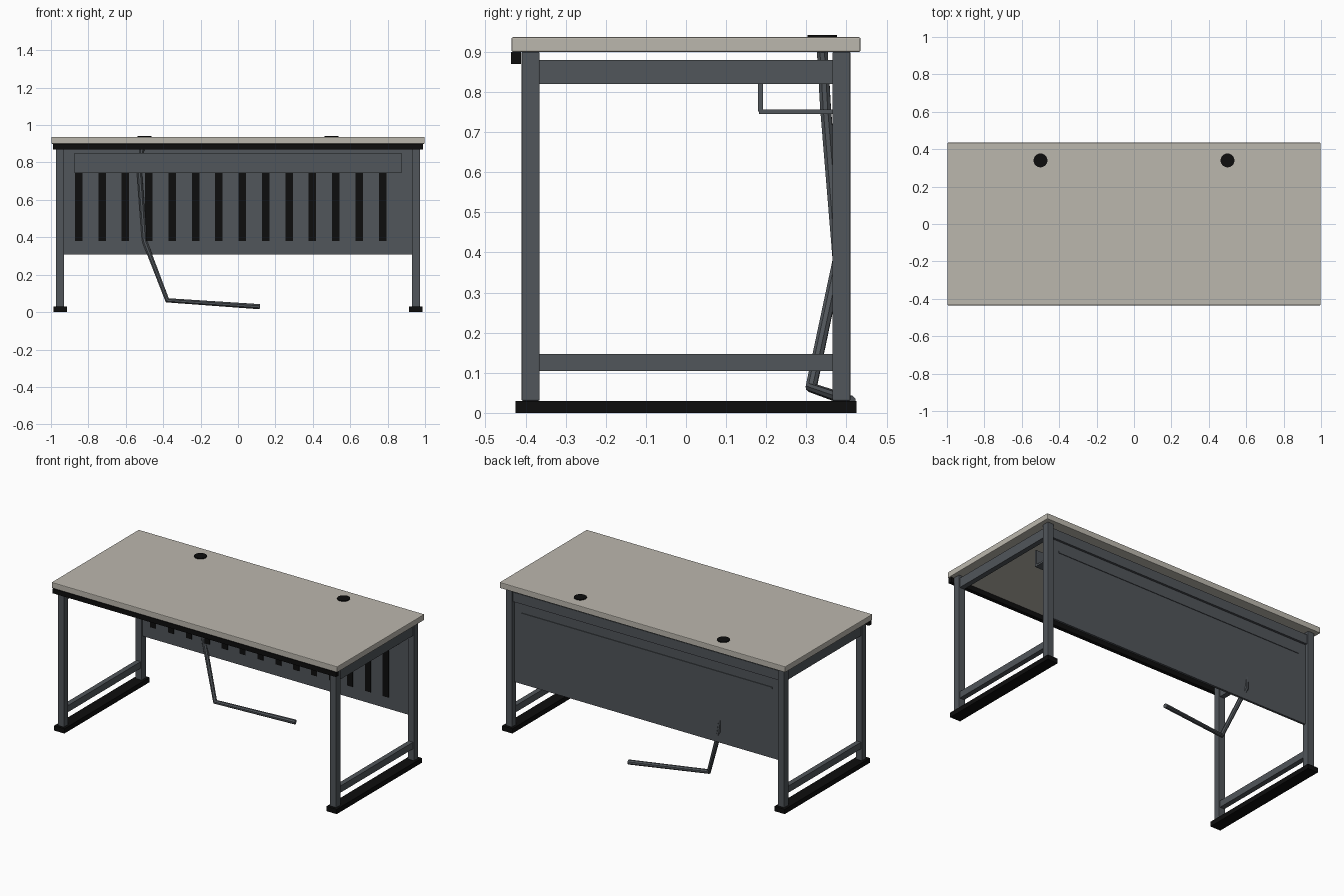
import bpy, bmesh
from mathutils import Vector

if "Cube" in bpy.data.objects:
    bpy.data.objects.remove(bpy.data.objects["Cube"])


def mat(name, rgb):
    m = bpy.data.materials.new(name)
    m.diffuse_color = (*rgb, 1)
    m.use_nodes = True
    m.node_tree.nodes["Principled BSDF"].inputs["Base Color"].default_value = m.diffuse_color
    return m


BEIGE = mat("warm_grey_top", (0.50, 0.475, 0.42))
SLATE = mat("slate_metal", (0.082, 0.092, 0.103))
BLACK = mat("black_plastic", (0.004, 0.004, 0.004))


def finish(name, bm, material):
    me = bpy.data.meshes.new(name)
    bm.to_mesh(me)
    bm.free()
    ob = bpy.data.objects.new(name, me)
    bpy.context.collection.objects.link(ob)
    me.materials.append(material)
    return ob


def box(name, x, y, z, material, bevel=0.0):
    """Box from (min, max) pairs, optionally with softened edges."""
    bm = bmesh.new()
    bmesh.ops.create_cube(bm, size=1)
    for v in bm.verts:
        for i, (a, b) in enumerate((x, y, z)):
            v.co[i] = a if v.co[i] < 0 else b
    ob = finish(name, bm, material)
    if bevel:
        mod = ob.modifiers.new("soft_edges", 'BEVEL')
        mod.width = bevel
        mod.segments = 2
    return ob


# Desk top and front edge strip
box("desk_top", (-0.998, 0.998), (-0.435, 0.435), (0.90, 0.937), BEIGE, 0.004)
box("front_edge_strip", (-0.99, 0.99), (-0.436, -0.412), (0.87, 0.90), BLACK)

# Cable grommets
for x in (-0.5, 0.5):
    bm = bmesh.new()
    bmesh.ops.create_cone(bm, cap_ends=True, segments=32, radius1=0.037, radius2=0.037, depth=0.012)
    bmesh.ops.translate(bm, verts=bm.verts, vec=(x, 0.34, 0.936))
    finish("cable_grommet", bm, BLACK)

# Side frames: two legs, two rails and a foot bar each
for s, side in ((-1, "left"), (1, "right")):
    def span(half):
        return (s * 0.951 - half, s * 0.951 + half)
    box(side + "_foot", span(0.036), (-0.425, 0.425), (0, 0.03), BLACK)
    box(side + "_front_leg", span(0.022), (-0.41, -0.365), (0.03, 0.90), SLATE, 0.003)
    box(side + "_back_leg", span(0.022), (0.365, 0.41), (0.03, 0.90), SLATE, 0.003)
    box(side + "_upper_rail", span(0.016), (-0.366, 0.366), (0.82, 0.88), SLATE)
    box(side + "_lower_rail", span(0.016), (-0.366, 0.366), (0.105, 0.147), SLATE)

# Modesty panel with back rail
box("back_panel", (-0.932, 0.932), (0.372, 0.386), (0.308, 0.88), SLATE)
box("back_rail", (-0.932, 0.932), (0.370, 0.400), (0.82, 0.88), SLATE)

# Dark vent slots on the inside of the panel
for i in range(14):
    cx = -0.852 + i * 0.125
    box("vent_slot", (cx - 0.02, cx + 0.02), (0.368, 0.374), (0.38, 0.755), BLACK)

# Cable tray: shelf reaching just through the panel, with a front lip
box("cable_tray_shelf", (-0.875, 0.875), (0.182, 0.390), (0.745, 0.757), SLATE)
box("cable_tray_lip", (-0.875, 0.875), (0.180, 0.192), (0.752, 0.85), SLATE)

# Power cable hanging behind the desk
path = [(-0.51, 0.34, 0.90), (-0.528, 0.348, 0.76), (-0.50, 0.379, 0.38),
        (-0.378, 0.312, 0.063), (0.115, 0.41, 0.029)]
cu = bpy.data.curves.new("power_cable", 'CURVE')
cu.dimensions = '3D'
cu.bevel_depth = 0.0145
cu.bevel_resolution = 2
cu.use_fill_caps = True
sp = cu.splines.new('POLY')
sp.points.add(len(path) - 1)
for p, co in zip(sp.points, path):
    p.co = (*co, 1)
cu.materials.append(SLATE)
cable = bpy.data.objects.new("power_cable", cu)
bpy.context.collection.objects.link(cable)
bpy.context.view_layer.objects.active = cable
cable.select_set(True)
bpy.ops.object.convert(target='MESH')
bpy.ops.object.shade_smooth_by_angle()
